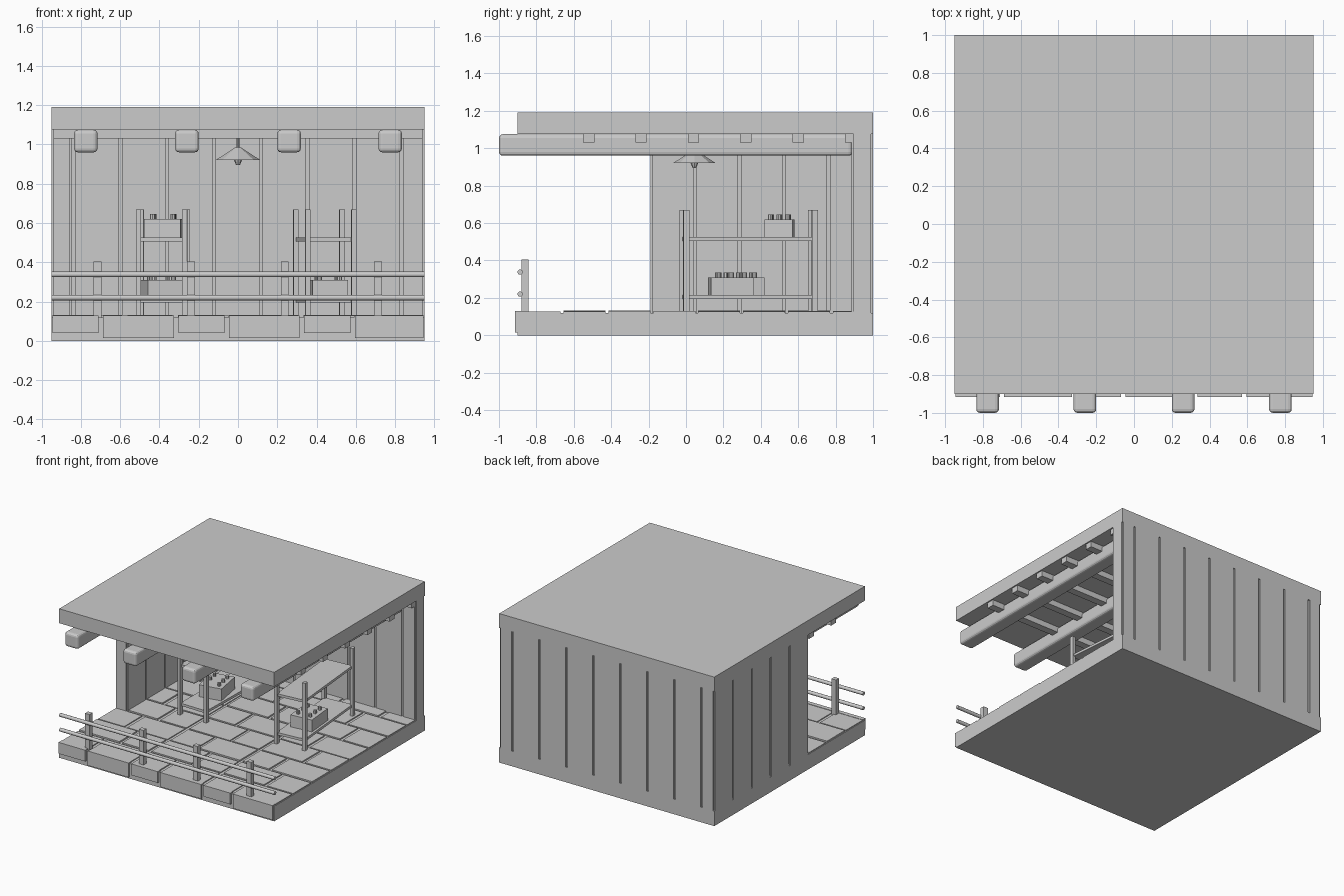
import bpy
import bmesh
import math
import random
from mathutils import Matrix, Vector

random.seed(4)
cube = bpy.data.objects.get("Cube")
if cube:
    bpy.data.objects.remove(cube, do_unlink=True)

grey = bpy.data.materials.new("plain_grey")
grey.use_nodes = True
grey.diffuse_color = (0.6, 0.6, 0.6, 1)
grey.node_tree.nodes["Principled BSDF"].inputs["Base Color"].default_value = (0.6, 0.6, 0.6, 1)


def add_box(bm, x0, x1, y0, y1, z0, z1):
    size = Matrix.Diagonal((x1 - x0, y1 - y0, z1 - z0, 1))
    centre = Matrix.Translation(((x0 + x1) / 2, (y0 + y1) / 2, (z0 + z1) / 2))
    bmesh.ops.create_cube(bm, size=1, matrix=centre @ size)


def add_cone(bm, x, y, z0, z1, r0, r1, sides=8, caps=True):
    bmesh.ops.create_cone(bm, cap_ends=caps, segments=sides, radius1=r0, radius2=r1,
                          depth=z1 - z0, matrix=Matrix.Translation((x, y, (z0 + z1) / 2)))


def finish(name, bm, place=None, bevel=0):
    mesh = bpy.data.meshes.new(name)
    bm.to_mesh(mesh)
    bm.free()
    mesh.materials.append(grey)
    obj = bpy.data.objects.new(name, mesh)
    bpy.context.collection.objects.link(obj)
    if place:
        obj.matrix_world = place
    if bevel:
        mod = obj.modifiers.new("rounded_edges", 'BEVEL')
        mod.width = bevel
        mod.segments = 3
    return obj


def box(name, *bounds, **options):
    bm = bmesh.new()
    add_box(bm, *bounds)
    return finish(name, bm, **options)


HALF, FLOOR, CEILING, TOP = 0.95, 0.12, 1.075, 1.19
GAP = 0.016
PITCH = 0.2386

# Floor and roof slabs
box("floor_slab", -HALF, HALF, -0.9, 1, 0, FLOOR)
box("roof_slab", -HALF, HALF, -0.9, 1, CEILING, TOP)


def spans(start, end, joints):
    edges = [start] + [j + s * GAP / 2 for j in joints for s in (-1, 1)] + [end]
    return zip(edges[::2], edges[1::2])


# Back wall: thin core with planks showing on both faces
bm = bmesh.new()
add_box(bm, -0.94, HALF, 0.895, 0.99, FLOOR, CEILING)
for a, b in spans(-0.94, 0.94, [-0.838 + PITCH * i for i in range(8)]):
    add_box(bm, a, b, 0.885, 1, FLOOR, CEILING)
finish("back_wall", bm)

# Side wall, covering only the rear part
bm = bmesh.new()
add_box(bm, -0.94, -0.855, -0.19, 0.99, FLOOR, CEILING)
for a, b in spans(-0.182, 0.99, [0.047 + PITCH * i for i in range(4)]):
    add_box(bm, -HALF, -0.845, a, b, FLOOR, CEILING)
finish("side_wall", bm)

# Roof beams and cross joists
for x in (-0.775, -0.26, 0.26, 0.775):
    box("roof_beam", x - 0.06, x + 0.06, -1, 0.89, 0.96, CEILING, bevel=0.02)
for i in range(6):
    y = -0.52 + 0.28 * i
    box("roof_joist", -0.94, 0.94, y - 0.03, y + 0.03, 1.03, CEILING)

# Paving: staggered slabs in rows, long and short alternating
widths = (0.235, 0.36)
bm = bmesh.new()
for row in range(8):
    y = -0.895 + 0.24 * row
    x, k = -HALF, row % 2
    while x < 0.93:
        w = min(widths[k % 2], 0.945 - x)
        add_box(bm, x + 0.005, x + w, y, min(y + 0.225, 0.95), FLOOR - 0.01,
                FLOOR + random.uniform(0.006, 0.012))
        x += w + 0.022
        k += 1
finish("floor_paving", bm)

# Edging stones along the front
bm = bmesh.new()
x = -0.945
for k in range(6):
    w = min(widths[k % 2], 0.945 - x)
    add_box(bm, x, x + w, -0.915, -0.88, 0.015 if k % 2 else 0.04, 0.13)
    x += w + 0.023
finish("front_edging", bm)

# Railing
for x in (-0.715, -0.24, 0.238, 0.713):
    box("railing_post", x - 0.02, x + 0.02, -0.88, -0.843, FLOOR, 0.405)
for z in (0.22, 0.338):
    bm = bmesh.new()
    add_cone(bm, 0, 0, -HALF, HALF, 0.014, 0.014, 12)
    rail = finish("railing_bar", bm, Matrix.Translation((0, -0.887, z))
                  @ Matrix.Rotation(math.pi / 2, 4, 'Y'))
    for face in rail.data.polygons:
        face.use_smooth = len(face.vertices) == 4


# Shelf rack centred on its own origin
def rack(name, x, angle, half_width):
    place = Matrix.Translation((x, 0.335, 0)) @ Matrix.Rotation(math.radians(angle), 4, 'Z')
    bm = bmesh.new()
    for sx in (-1, 1):
        for sy in (-1, 1):
            px, py = sx * half_width, sy * 0.345
            add_box(bm, px - 0.013, px + 0.013, py - 0.016, py + 0.016, FLOOR, 0.67)
    for z in (0.195, 0.505):
        add_box(bm, -half_width, half_width, -0.345, 0.345, z, z + 0.02)
    finish(name, bm, place)


rack("left_rack", -0.382, -1.2, 0.118)
rack("right_rack", 0.442, 5, 0.118)


# Crate with small pegs on top
def crate(name, x, y, z, angle, w, d):
    place = Matrix.Translation((x, y, z)) @ Matrix.Rotation(math.radians(angle), 4, 'Z')
    bm = bmesh.new()
    add_box(bm, -w / 2, w / 2, -d / 2, d / 2, 0, 0.095)
    for i in (-1, 1):
        for j in (-1, 0, 1):
            add_cone(bm, i * w * 0.28, j * d * 0.3, 0.09, 0.12, 0.013, 0.013)
    finish(name, bm, place)


crate("upper_crate", -0.38, 0.5, 0.525, -4, 0.185, 0.15)
crate("left_crate", -0.39, 0.29, 0.215, 10, 0.18, 0.23)
crate("right_crate", 0.46, 0.24, 0.215, 5, 0.18, 0.23)

# Hanging lamp
bm = bmesh.new()
add_cone(bm, 0, 0.045, 0.92, 0.985, 0.115, 0.014, caps=False)
finish("lamp_shade", bm)
bm = bmesh.new()
add_cone(bm, 0, 0.045, 0.975, CEILING, 0.008, 0.008)
finish("lamp_cord", bm)
bm = bmesh.new()
add_cone(bm, 0, 0.045, 0.895, 0.92, 0.01, 0.02)
add_cone(bm, 0, 0.045, 0.92, 0.98, 0.02, 0.012)
finish("lamp_bulb", bm)
